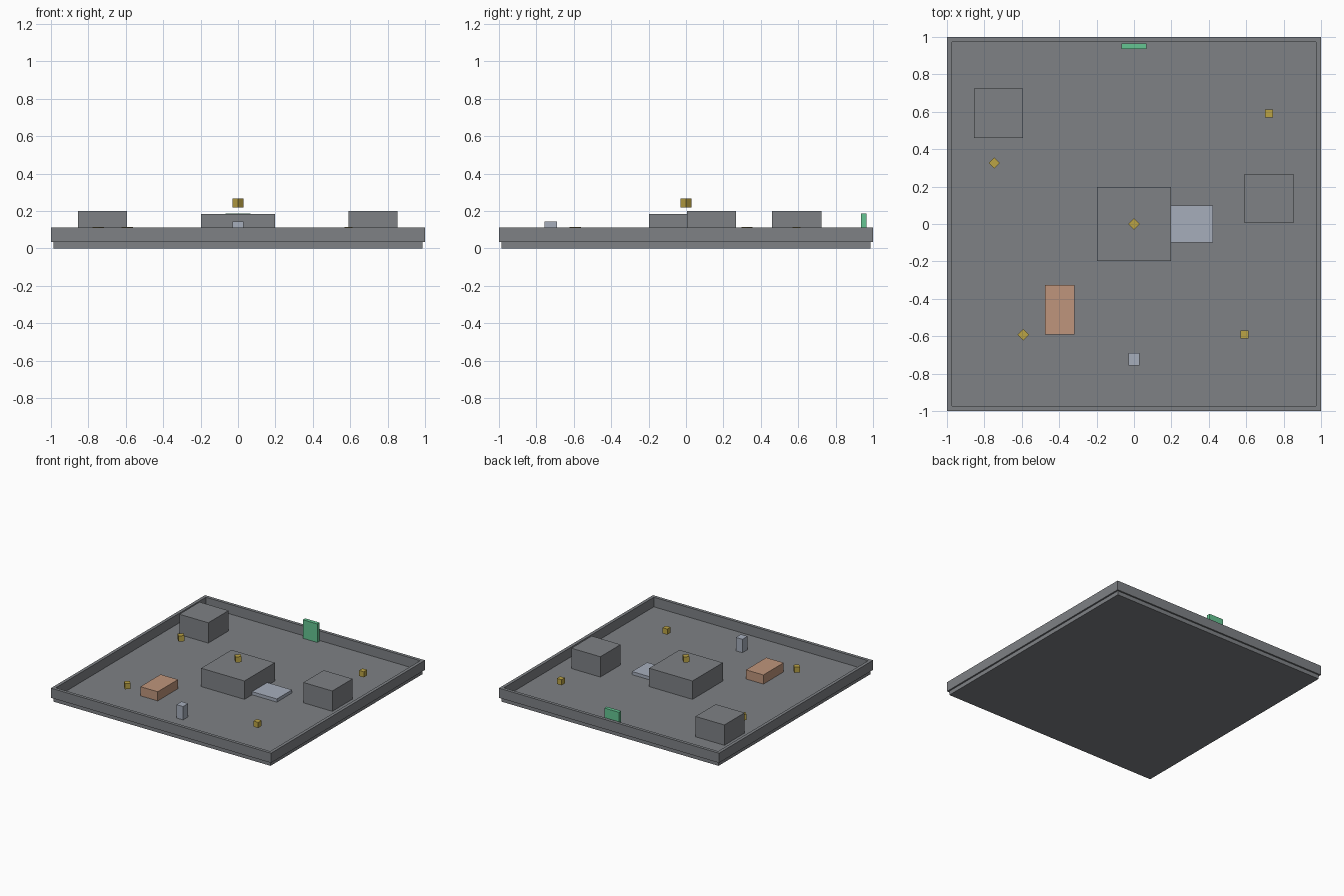
import bpy
import math

if "Cube" in bpy.data.objects:
    bpy.data.objects.remove(bpy.data.objects["Cube"], do_unlink=True)


def material(name, rgb):
    m = bpy.data.materials.new(name)
    m.use_nodes = True
    m.diffuse_color = (*rgb, 1)
    m.node_tree.nodes["Principled BSDF"].inputs["Base Color"].default_value = (*rgb, 1)
    return m


grey = material("slate_grey", (0.21, 0.22, 0.235))
orange = material("clay_orange", (0.52, 0.30, 0.20))
gold = material("gold_yellow", (0.50, 0.37, 0.06))
green = material("exit_green", (0.13, 0.56, 0.29))
pale = material("pale_blue", (0.38, 0.42, 0.50))


def box(name, mat, x, y, base, width, depth, height, turn=0):
    """Flat-faced box standing on the height given by base."""
    bpy.ops.mesh.primitive_cube_add(size=1, location=(x, y, base + height / 2),
                                    rotation=(0, 0, math.radians(turn)))
    ob = bpy.context.object
    ob.name = name
    ob.scale = (width, depth, height)
    bpy.ops.object.transform_apply(location=False, rotation=False, scale=True)
    ob.data.materials.append(mat)
    return ob


FLOOR = 0.033
EDGE = 0.987      # wall centre line, on the floor edge
THICK = 0.026

# Floor slab and the low perimeter walls
box("floor", grey, 0, 0, 0, 2 * EDGE, 2 * EDGE, FLOOR)
for side, s in (("left", 1), ("right", -1)):
    box(side + "_wall", grey, s * EDGE, 0, FLOOR, THICK, 2, 0.079)
for side, s in (("back", 1), ("front", -1)):
    box(side + "_wall", grey, 0, s * EDGE, FLOOR, 2 - 2 * THICK, THICK, 0.079)

# Grey platforms
box("central_platform", grey, 0, 0, FLOOR, 0.394, 0.394, 0.151)
box("back_block", grey, -0.724, 0.592, FLOOR, 0.263, 0.263, 0.167)
box("side_block", grey, 0.722, 0.137, FLOOR, 0.263, 0.263, 0.167)

# Coloured props
box("step", pale, 0.309, 0, FLOOR, 0.226, 0.197, 0.026)
box("crate", orange, -0.396, -0.458, FLOOR, 0.158, 0.263, 0.075)
box("start_post", pale, 0, -0.723, FLOOR, 0.06, 0.066, 0.11)
box("exit_door", green, 0, 0.95, FLOOR, 0.132, 0.03, 0.152)

# Floating pickups, some turned cornerwise
pickups = [(0, 0, 0.219, 45), (-0.747, 0.326, 0.067, 45), (-0.592, -0.592, 0.067, 45),
           (0.723, 0.592, 0.067, 0), (0.59, -0.59, 0.067, 0)]
for i, (x, y, base, turn) in enumerate(pickups, 1):
    box(f"pickup_{i}", gold, x, y, base, 0.043, 0.043, 0.046, turn)
